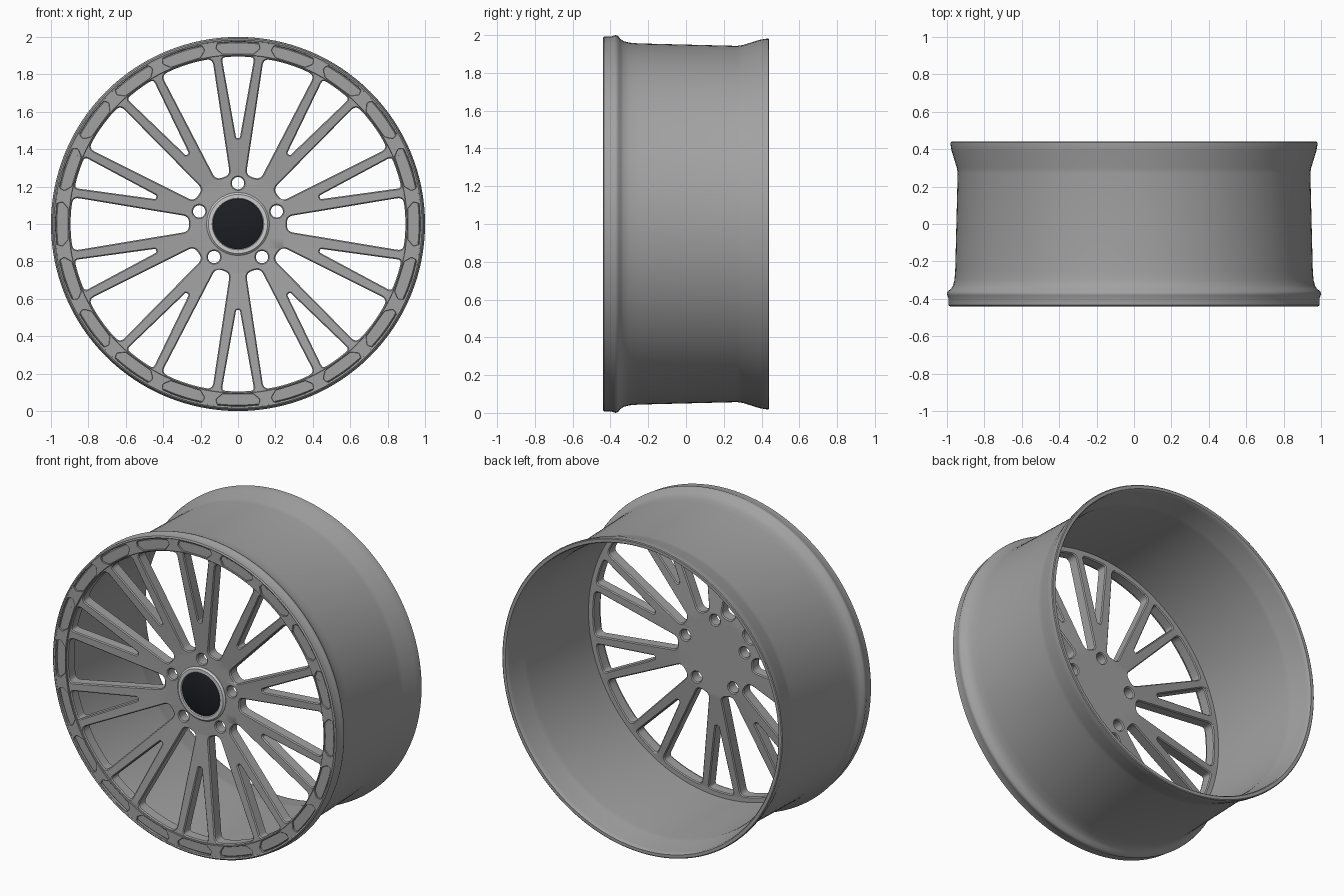
import bpy, bmesh, math
from mathutils import Vector

if "Cube" in bpy.data.objects:
    bpy.data.objects.remove(bpy.data.objects["Cube"])

CENTRE_Z = 1.0


def material(name, colour):
    m = bpy.data.materials.new(name)
    m.diffuse_color = (*colour, 1)
    m.use_nodes = True
    m.node_tree.nodes["Principled BSDF"].inputs["Base Color"].default_value = m.diffuse_color
    return m


metal = material("dark_metal", (0.36, 0.36, 0.36))
silver = material("light_metal", (0.6, 0.6, 0.6))
black = material("cap_black", (0.012, 0.013, 0.017))


def polar(r, deg):
    a = math.radians(deg)
    return Vector((r * math.cos(a), r * math.sin(a)))


def circle(r, n, at=Vector((0, 0))):
    return [at + polar(r, 360 * i / n) for i in range(n)]


def rounded(corners, steps=5):
    """Closed outline from (point, fillet radius) corners."""
    out, n = [], len(corners)
    for i, (p, r) in enumerate(corners):
        if r == 0:
            out.append(p)
            continue
        a, b = corners[i - 1][0] - p, corners[(i + 1) % n][0] - p
        t = min(r / math.tan(a.angle(b) / 2), 0.49 * a.length, 0.49 * b.length)
        s, e = p + a.normalized() * t, p + b.normalized() * t
        for k in range(steps + 1):
            f = k / steps
            out.append(s * (1 - f) ** 2 + p * 2 * f * (1 - f) + e * f * f)
    return out


def turn(pts, deg):
    a = math.radians(deg)
    c, s = math.cos(a), math.sin(a)
    return [Vector((c * p.x - s * p.y, s * p.x + c * p.y)) for p in pts]


def window(inner_r, inner_half, inner_fillet, outer_r, half_deg, outer_fillet):
    arc = [(polar(outer_r, half_deg * f), 0) for f in (-0.5, -0.25, 0, 0.25, 0.5)]
    return rounded([(Vector((inner_r, inner_half)), inner_fillet),
                    (Vector((inner_r, -inner_half)), inner_fillet),
                    (polar(outer_r, -half_deg), outer_fillet)] + arc +
                   [(polar(outer_r, half_deg), outer_fillet)])


def finish(name, mesh, mat):
    ob = bpy.data.objects.new(name, mesh)
    bpy.context.collection.objects.link(ob)
    mesh.materials.clear()
    mesh.materials.append(mat)
    bpy.ops.object.select_all(action='DESELECT')
    ob.select_set(True)
    bpy.context.view_layer.objects.active = ob
    bpy.ops.object.shade_smooth_by_angle(angle=math.radians(35))
    return ob


def plate(name, outlines, half, bevel, y_of_r):
    """Filled outline with holes, thickened and dished along the wheel axis."""
    cu = bpy.data.curves.new(name + "_outline", 'CURVE')
    cu.dimensions, cu.fill_mode = '2D', 'BOTH'
    cu.extrude, cu.bevel_depth = half - bevel, bevel
    cu.bevel_resolution, cu.offset = 0, -bevel
    for pts in outlines:
        sp = cu.splines.new('POLY')
        sp.points.add(len(pts) - 1)
        for v, p in zip(sp.points, pts):
            v.co = (p.x, p.y, 0, 1)
        sp.use_cyclic_u = True
    tmp = bpy.data.objects.new(name + "_tmp", cu)
    bpy.context.collection.objects.link(tmp)
    dg = bpy.context.evaluated_depsgraph_get()
    mesh = bpy.data.meshes.new_from_object(tmp.evaluated_get(dg))
    bpy.data.objects.remove(tmp)
    bm = bmesh.new()
    bm.from_mesh(mesh)
    bmesh.ops.remove_doubles(bm, verts=bm.verts, dist=1e-5)
    # grid cuts let the flat fill follow the dish
    for k in range(-12, 13):
        for axis in ((1, 0, 0), (0, 1, 0)):
            bmesh.ops.bisect_plane(bm, geom=bm.verts[:] + bm.edges[:] + bm.faces[:], dist=1e-5,
                                   plane_co=Vector(axis) * (k * 0.08 + 0.003), plane_no=axis)
    bmesh.ops.triangulate(bm, faces=[f for f in bm.faces if len(f.verts) > 3])
    for v in bm.verts:
        x, y, z = v.co
        v.co = (x, y_of_r(math.hypot(x, y)) - z, y + CENTRE_Z)
    bmesh.ops.recalc_face_normals(bm, faces=bm.faces)
    bm.to_mesh(mesh)
    bm.free()
    return finish(name, mesh, metal)


def lathe(name, profile, closed, mat, n=128):
    """Revolve (radius, y) points around the wheel axis."""
    bm = bmesh.new()
    rings = []
    for r, y in profile:
        if r == 0:
            rings.append([bm.verts.new((0, y, CENTRE_Z))] * n)
        else:
            rings.append([bm.verts.new((p.x, y, p.y + CENTRE_Z)) for p in circle(r, n)])
    pairs = list(zip(rings, rings[1:])) + ([(rings[-1], rings[0])] if closed else [])
    for a, b in pairs:
        for i in range(n):
            j = (i + 1) % n
            bm.faces.new(list(dict.fromkeys((a[i], a[j], b[j], b[i]))))
    bmesh.ops.recalc_face_normals(bm, faces=bm.faces)
    mesh = bpy.data.meshes.new(name)
    bm.to_mesh(mesh)
    bm.free()
    return finish(name, mesh, mat)


# Rim barrel with front and rear flanges
lathe("rim_barrel", [
    (0.984, -0.44), (0.992, -0.434), (0.992, -0.395), (0.998, -0.382), (1.0, -0.372),
    (0.996, -0.36), (0.98, -0.348), (0.968, -0.33), (0.96, -0.30), (0.956, -0.25),
    (0.943, 0.27), (0.947, 0.30), (0.975, 0.39), (0.981, 0.425), (0.981, 0.436),
    (0.976, 0.44), (0.957, 0.44), (0.951, 0.432), (0.95, 0.41), (0.925, 0.30),
    (0.922, 0.27), (0.93, -0.28), (0.93, -0.40), (0.975, -0.41), (0.978, -0.437)], True, metal)

# Spoke disc: wide windows, narrow split windows and lug holes
holes = []
wide = window(0.262, 0.040, 0.038, 0.895, 9.2, 0.04)
split = window(0.46, 0.010, 0.010, 0.895, 5.6, 0.03)
for k in range(10):
    holes.append(turn(wide, 36 * k))
    holes.append(turn(split, 36 * k + 18))
for k in range(5):
    holes.append(circle(0.033, 24, polar(0.218, 90 + 72 * k)))


def dish(r):
    return -0.325 - 0.064 * min(1, max(0, (r - 0.26) / 0.64))


plate("spoke_disc", [circle(0.974, 128)] + holes, 0.036, 0.006, dish)

# Front ring with twenty shallow pockets
pocket = rounded(
    [(polar(0.912, 5.2), 0.012), (polar(0.909, 0), 0), (polar(0.912, -5.2), 0.012),
     (polar(0.945, -7.1), 0.012), (polar(0.973, -6.5), 0.012), (polar(0.976, 0), 0),
     (polar(0.973, 6.5), 0.012), (polar(0.945, 7.1), 0.012)], 3)
plate("pocket_ring", [circle(0.986, 128), circle(0.903, 128)] +
      [turn(pocket, 18 * k) for k in range(20)], 0.008, 0.002, lambda r: -0.428)

# Hub cap collar and dark centre
lathe("hub_collar", [(0.168, -0.34), (0.168, -0.364), (0.158, -0.374),
                     (0.138, -0.374), (0.133, -0.366), (0.133, -0.34)], True, silver, 64)
lathe("centre_cap", [(0.134, -0.345), (0.134, -0.368), (0.128, -0.371), (0, -0.372)],
      False, black, 64)
